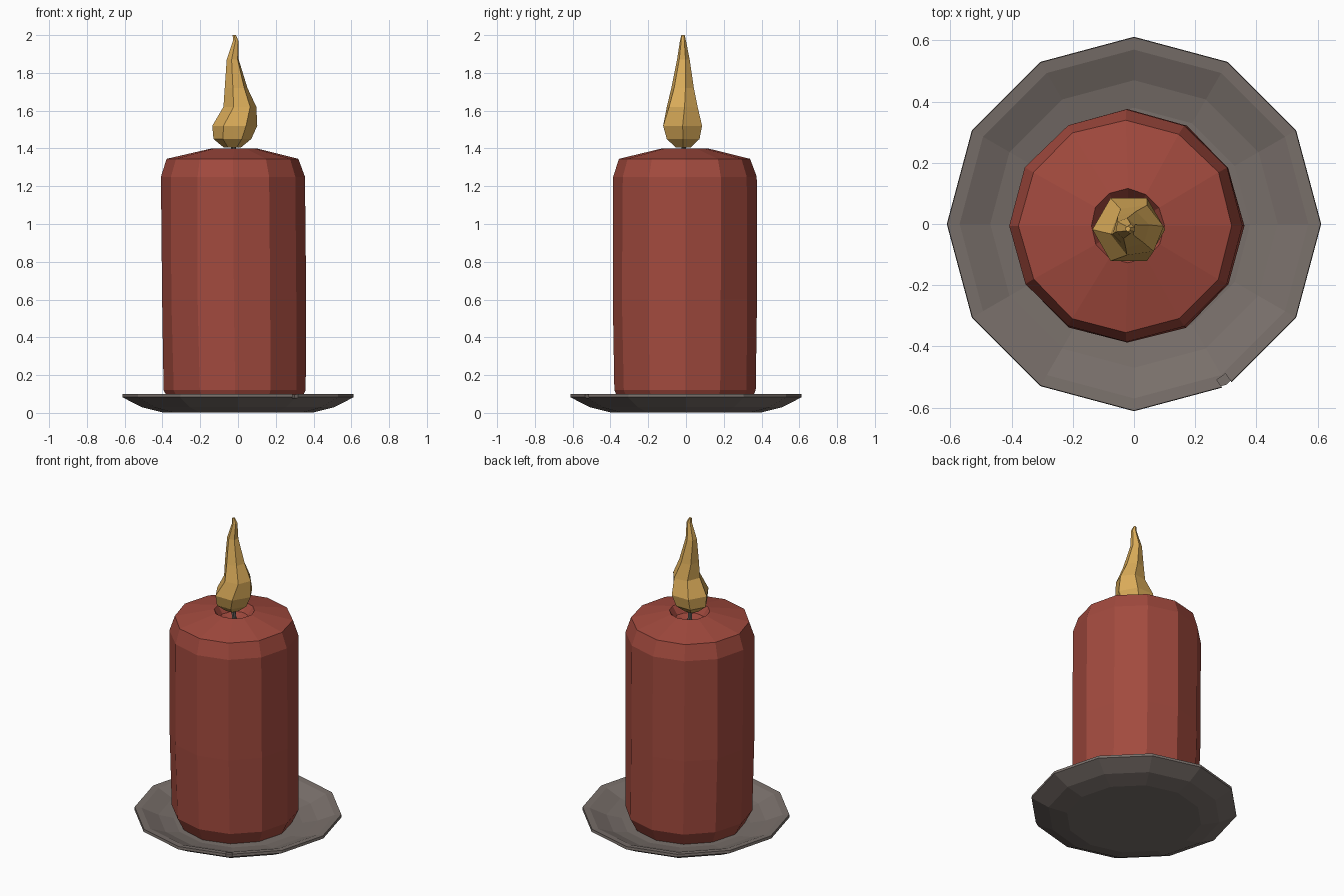
import bpy, bmesh, math, random

if "Cube" in bpy.data.objects:
    bpy.data.objects.remove(bpy.data.objects["Cube"])

random.seed(4)


def material(name, rgb):
    m = bpy.data.materials.new(name)
    m.diffuse_color = (*rgb, 1)
    m.use_nodes = True
    m.node_tree.nodes["Principled BSDF"].inputs["Base Color"].default_value = m.diffuse_color
    return m


red = material("red wax", (0.36, 0.068, 0.048))
gold = material("flame gold", (0.70, 0.41, 0.10))
grey = material("plate grey", (0.19, 0.16, 0.145))
dark = material("wick grey", (0.12, 0.11, 0.10))


def loft(name, rings, sides, mat, jitter=0.0):
    """Skin rings of (cx, cy, z, radius, turn in degrees), capping both ends."""
    bm = bmesh.new()
    loops = []
    for cx, cy, z, r, turn in rings:
        loop = []
        for i in range(sides):
            a = math.tau * i / sides + math.radians(turn)
            rr = r + random.uniform(-jitter, jitter)
            loop.append(bm.verts.new((cx + rr * math.cos(a), cy + rr * math.sin(a), z)))
        loops.append(loop)
    for lo, hi in zip(loops, loops[1:]):
        for i in range(sides):
            j = (i + 1) % sides
            bm.faces.new((lo[i], lo[j], hi[j], hi[i]))
    bm.faces.new(loops[0][::-1])
    bm.faces.new(loops[-1])
    bmesh.ops.recalc_face_normals(bm, faces=bm.faces)
    mesh = bpy.data.meshes.new(name)
    bm.to_mesh(mesh)
    bm.free()
    mesh.materials.append(mat)
    ob = bpy.data.objects.new(name, mesh)
    bpy.context.collection.objects.link(ob)
    return ob


# Shallow dish: underside, rim, then the inside down to the floor
plate_profile = [(0.40, 0.003), (0.51, 0.03), (0.612, 0.083), (0.61, 0.10),
                 (0.57, 0.096), (0.47, 0.055), (0.38, 0.038)]
plate = loft("plate", [(0, 0, z, r, 0) for r, z in plate_profile], 12, grey)

# Small chip knocked out of the rim
bpy.ops.mesh.primitive_cube_add(size=1, location=(0.305, -0.528, 0.105),
                                rotation=(0, 0, math.radians(-55)))
cutter = bpy.context.object
cutter.name = "chip_cutter"
cutter.scale = (0.07, 0.035, 0.05)
cutter.hide_render = True
cutter.display_type = 'WIRE'
chip = plate.modifiers.new("chip", 'BOOLEAN')
chip.operation = 'DIFFERENCE'
chip.object = cutter

# Wax body with soft shoulders and a melted hollow on top
wax_profile = [(-0.015, 0.33, 0.03), (-0.015, 0.376, 0.12), (-0.022, 0.382, 0.60),
               (-0.025, 0.381, 1.25), (-0.027, 0.348, 1.345), (-0.02, 0.12, 1.40),
               (-0.02, 0.085, 1.35), (-0.02, 0.03, 1.335)]
loft("candle", [(cx, -0.006, z, r, 0) for cx, r, z in wax_profile], 12, red, 0.003)

# Wick
loft("wick", [(-0.02, -0.01, 1.33, 0.015, 0), (-0.025, -0.012, 1.44, 0.012, 0)], 6, dark)

# Twisting six-sided flame
loft("flame", [(-0.03, -0.015, 1.405, 0.045, 0), (-0.03, -0.015, 1.45, 0.10, 0),
               (-0.017, -0.018, 1.52, 0.119, 0), (0.01, -0.02, 1.62, 0.088, 8),
               (-0.01, -0.018, 1.72, 0.062, 14), (-0.028, -0.014, 1.87, 0.034, 20),
               (-0.012, -0.016, 1.97, 0.016, 25), (-0.02, -0.016, 2.0, 0.009, 25)], 6, gold)
